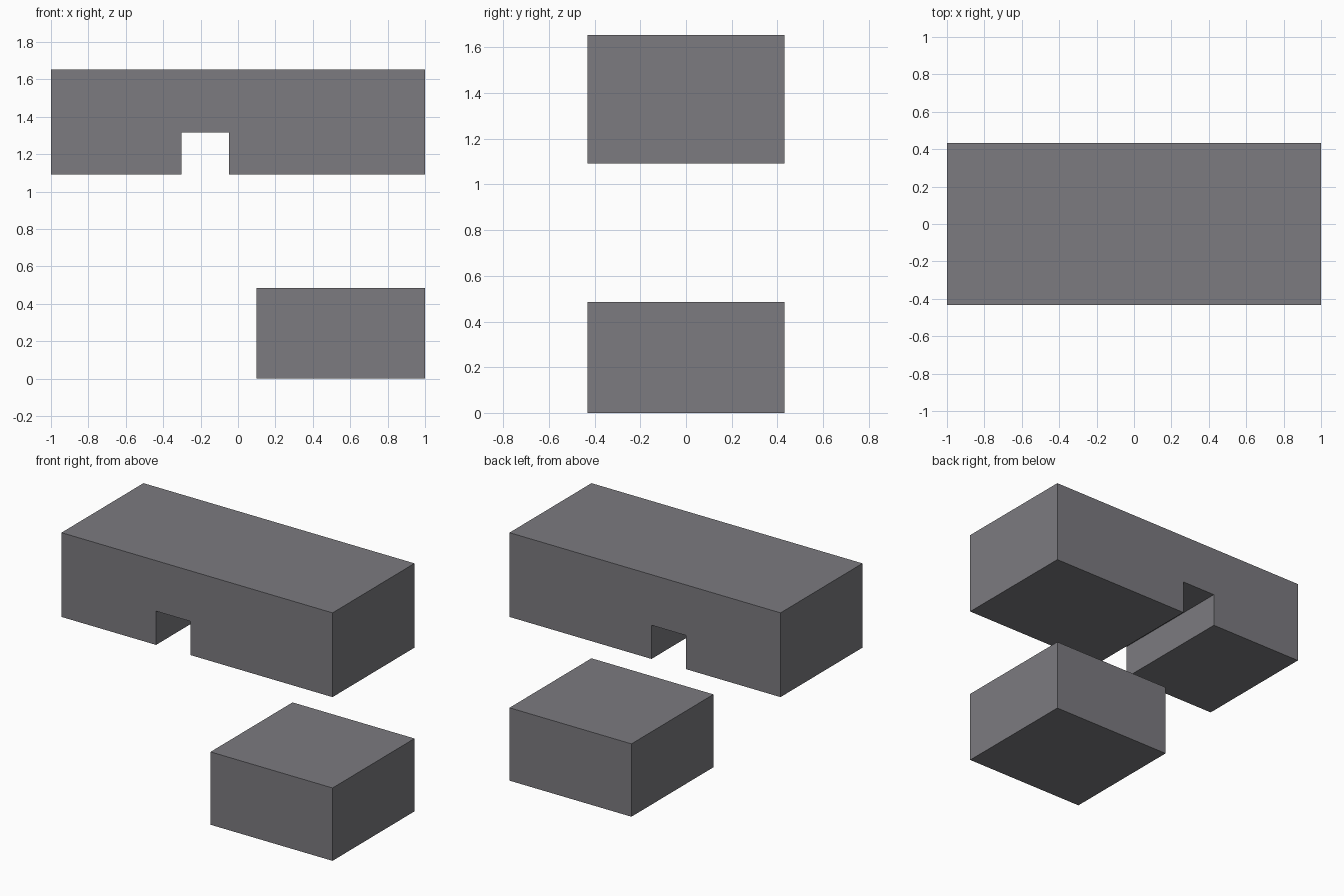
import bpy
import bmesh

if "Cube" in bpy.data.objects:
    bpy.data.objects.remove(bpy.data.objects["Cube"])

HALF_DEPTH = 0.432

# Dark grey finish shared by both blocks
dark_grey = bpy.data.materials.new("dark_grey")
dark_grey.diffuse_color = (0.2, 0.197, 0.215, 1)
dark_grey.use_nodes = True
dark_grey.node_tree.nodes["Principled BSDF"].inputs["Base Color"].default_value = dark_grey.diffuse_color


def prism(name, profile):
    """Extrude an x-z outline through the full depth."""
    bm = bmesh.new()
    face = bm.faces.new([bm.verts.new((x, -HALF_DEPTH, z)) for x, z in profile])
    out = bmesh.ops.extrude_face_region(bm, geom=[face])
    moved = [v for v in out["geom"] if isinstance(v, bmesh.types.BMVert)]
    bmesh.ops.translate(bm, verts=moved, vec=(0, 2 * HALF_DEPTH, 0))
    bmesh.ops.recalc_face_normals(bm, faces=bm.faces)
    mesh = bpy.data.meshes.new(name)
    bm.to_mesh(mesh)
    bm.free()
    mesh.materials.append(dark_grey)
    obj = bpy.data.objects.new(name, mesh)
    bpy.context.collection.objects.link(obj)
    return obj


# Upper block with a slot cut through its underside
prism("upper_notched_block", [
    (-1, 1.092), (-0.302, 1.092), (-0.302, 1.317), (-0.048, 1.317),
    (-0.048, 1.092), (1, 1.092), (1, 1.654), (-1, 1.654)])

# Separate lower block
prism("lower_block", [(0.1, 0), (1, 0), (1, 0.486), (0.1, 0.486)])
